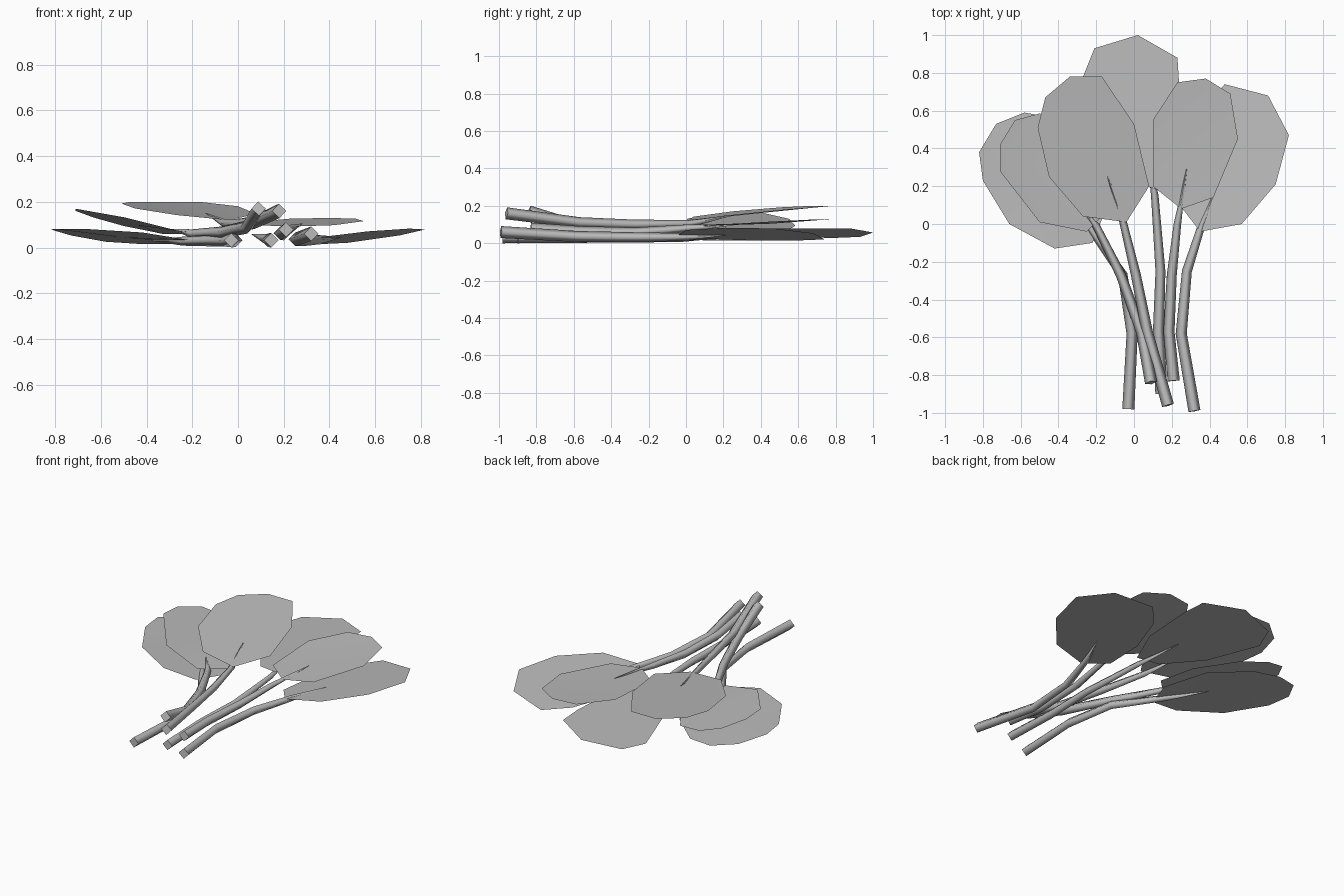
import bpy, bmesh
from mathutils import Vector

cube = bpy.data.objects.get("Cube")
if cube:
    bpy.data.objects.remove(cube, do_unlink=True)

grey = bpy.data.materials.new("plain_grey")
grey.use_nodes = True
GREY = (0.5, 0.5, 0.5, 1)
grey.diffuse_color = GREY
grey.node_tree.nodes["Principled BSDF"].inputs["Base Color"].default_value = GREY


def leaf(name, outline, base, tip, low, rise, bend=1.0, dip=0.0):
    """Thin blade tilted upwards from base to tip, its middle dished by dip."""
    base, axis = Vector(base), Vector(tip) - Vector(base)

    def lift(p, drop=0.0):
        t = (p - base).dot(axis) / axis.length_squared
        return Vector((p.x, p.y, low + rise * min(max(t, 0), 1) ** bend - drop))

    points = [Vector(p) for p in outline]
    middle = sum(points, Vector((0, 0))) / len(points)
    bm = bmesh.new()
    rim = [bm.verts.new(lift(p)) for p in points]
    hub = bm.verts.new(lift(middle, dip))
    for a, b in zip(rim, rim[1:] + rim[:1]):
        bm.faces.new((hub, a, b))
    for f in bm.faces:
        f.smooth = True
        f.normal_update()
        if f.normal.z < 0:
            f.normal_flip()
    mesh = bpy.data.meshes.new(name)
    bm.to_mesh(mesh)
    bm.free()
    mesh.materials.append(grey)
    bpy.context.collection.objects.link(bpy.data.objects.new(name, mesh))


def stem(name, path):
    """Four-sided stalk tapering to a point on its leaf."""
    curve = bpy.data.curves.new(name, "CURVE")
    curve.dimensions = "3D"
    curve.bevel_depth = 0.032
    curve.bevel_resolution = 0
    curve.use_fill_caps = True
    spline = curve.splines.new("POLY")
    spline.points.add(len(path) - 1)
    for point, co, r in zip(spline.points, path, (1, 0.92, 0.82, 0.62, 0.04)):
        point.co = (*co, 1)
        point.radius = r
    curve.materials.append(grey)
    obj = bpy.data.objects.new(name, curve)
    bpy.context.collection.objects.link(obj)
    bpy.ops.object.select_all(action="DESELECT")
    obj.select_set(True)
    bpy.context.view_layer.objects.active = obj
    bpy.ops.object.convert(target="MESH")
    bpy.ops.object.shade_smooth_by_angle(angle=1.6)
    # keep the cut end flat
    for f in bpy.context.object.data.polygons:
        if abs(f.normal.y) > 0.8:
            f.use_smooth = False


# Lower layer of leaves, outer and front rims raised
leaf("outer_right_leaf",
     [(-.82, .38), (-.73, .53), (-.58, .59), (-.42, .56), (-.22, .38),
      (-.14, .1), (-.22, -.1), (-.42, -.13), (-.66, 0), (-.8, .23)],
     (-.15, 0), (-.48, -.2), .015, .066)
leaf("back_leaf",
     [(-.27, .78), (-.21, .93), (.02, 1), (.23, .88), (.24, .72),
      (.22, .4), (.13, .18), (0, .22), (-.16, .45)],
     (-.3, .5), (.24, .5), .025, .055)
leaf("outer_left_leaf",
     [(.48, .74), (.71, .68), (.82, .47), (.75, .21), (.57, 0),
      (.35, -.04), (.25, .09), (.27, .35), (.36, .6)],
     (.14, 0), (.59, -.18), .015, .068)

# Upper layer of leaves
leaf("middle_right_leaf",
     [(-.71, .42), (-.63, .55), (-.5, .585), (-.33, .53), (-.18, .3),
      (-.13, .08), (-.25, -.04), (-.5, .01), (-.71, .28)],
     (-.22, 0), (-.615, -.1), .06, .11)
leaf("upper_right_leaf",
     [(-.51, .51), (-.47, .67), (-.34, .78), (-.17, .78), (0, .53),
      (.08, .2), (-.04, .01), (-.27, .04), (-.45, .25)],
     (-.05, 0), (-.3, .7), .115, .085, .6, .015)
leaf("upper_left_leaf",
     [(.1, .55), (.23, .75), (.38, .77), (.51, .69), (.55, .45),
      (.42, .14), (.25, .08), (.1, .2)],
     (.22, .08), (.4, .75), .092, .037, 1, .008)

# Stems, each from its cut end to the tip
stem("outer_right_stem", [(-.03, -.98, .032), (-.01, -.58, .032),
                          (-.06, -.27, .03), (-.24, -.01, .028), (-.38, .2, .03)])
stem("middle_right_stem", [(.09, -.84, .17), (.04, -.57, .09),
                           (-.07, -.27, .066), (-.2, -.01, .06), (-.29, .1, .08)])
stem("upper_right_stem", [(.18, -.96, .16), (.07, -.57, .11),
                          (.01, -.27, .1), (-.06, .02, .105), (-.14, .25, .15)])
stem("back_stem", [(.145, -.9, .032), (.13, -.56, .032),
                   (.14, -.25, .032), (.11, .15, .04), (.06, .46, .058)])
stem("upper_left_stem", [(.21, -.83, .078), (.185, -.57, .062),
                         (.2, -.27, .058), (.23, 0, .08), (.28, .3, .104)])
stem("outer_left_stem", [(.32, -.99, .06), (.25, -.58, .036),
                         (.28, -.25, .032), (.36, 0, .034), (.45, .22, .045)])
